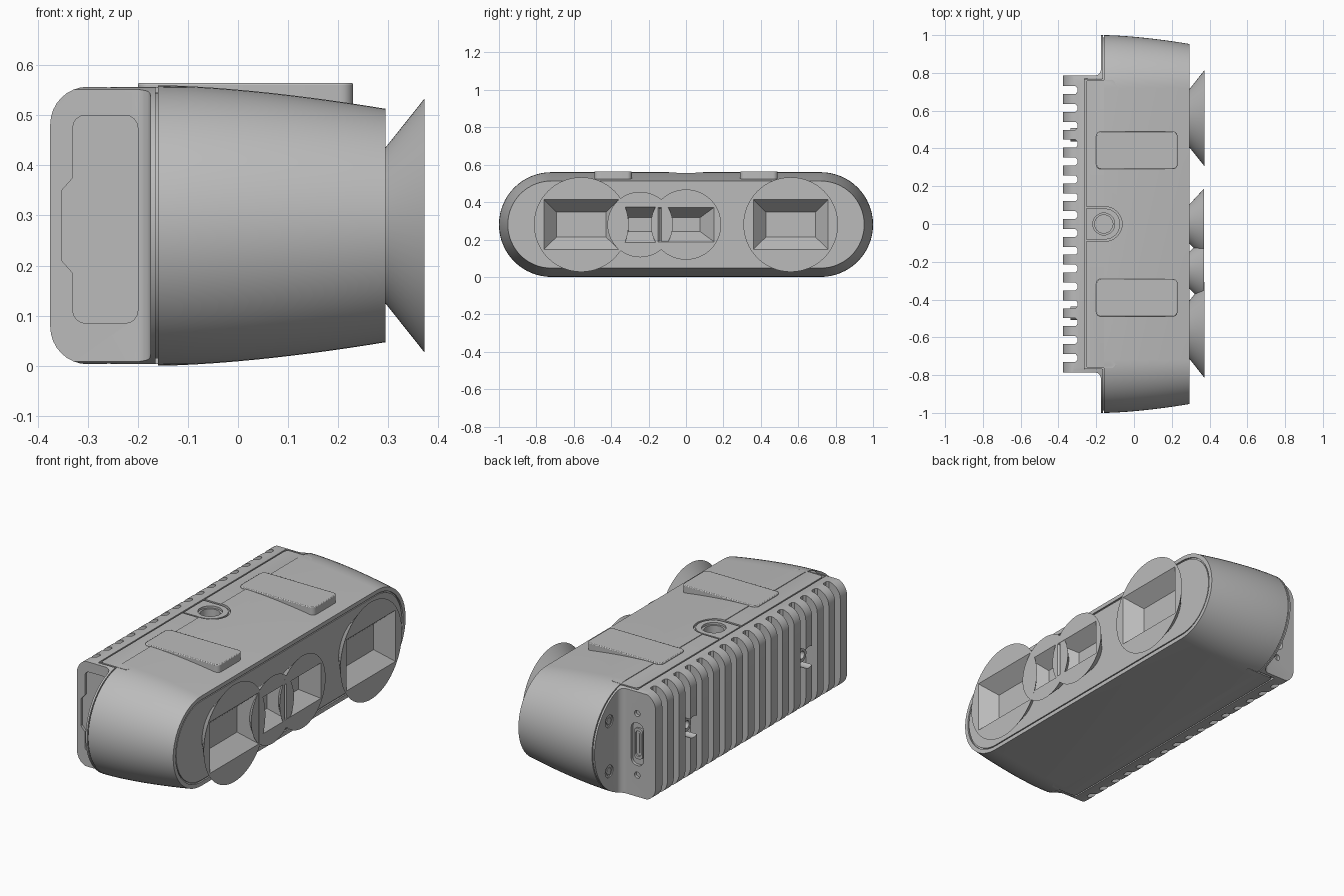
import bpy, bmesh, math
from mathutils import Vector

cube = bpy.data.objects.get("Cube")
if cube:
    bpy.data.objects.remove(cube, do_unlink=True)

GREY = bpy.data.materials.new("light_grey")
GREY.use_nodes = True
GREY.diffuse_color = (0.5, 0.5, 0.5, 1)
GREY.node_tree.nodes["Principled BSDF"].inputs["Base Color"].default_value = (0.5, 0.5, 0.5, 1)
MID = 0.28  # height of the centre line


def finish(name, bm):
    bmesh.ops.recalc_face_normals(bm, faces=bm.faces)
    mesh = bpy.data.meshes.new(name)
    bm.to_mesh(mesh)
    bm.free()
    mesh.materials.append(GREY)
    ob = bpy.data.objects.new(name, mesh)
    bpy.context.collection.objects.link(ob)
    return ob


def loft(name, rings):
    """Skin a list of equal-length point rings and cap both ends."""
    bm = bmesh.new()
    loops = [[bm.verts.new(p) for p in ring] for ring in rings]
    n = len(loops[0])
    for a, b in zip(loops, loops[1:]):
        for i in range(n):
            j = (i + 1) % n
            bm.faces.new((a[i], a[j], b[j], b[i]))
    bm.faces.new(loops[0])
    bm.faces.new(loops[-1])
    return finish(name, bm)


def prism(name, pts, axis, a, b):
    """Extrude a 2D outline along an axis; outline uses the other two axes in order."""
    def place(p, h):
        v = list(p)
        v.insert("xyz".index(axis), h)
        return Vector(v)
    return loft(name, [[place(p, h) for p in pts] for h in (a, b)])


def arc(cx, cy, r, start, end, n=8):
    angles = [math.radians(start + (end - start) * i / n) for i in range(n + 1)]
    return [(cx + r * math.cos(t), cy + r * math.sin(t)) for t in angles]


def rounded(x0, x1, y0, y1, r, n=6):
    return (arc(x1 - r, y1 - r, r, 0, 90, n) + arc(x0 + r, y1 - r, r, 90, 180, n)
            + arc(x0 + r, y0 + r, r, 180, 270, n) + arc(x1 - r, y0 + r, r, 270, 360, n))


def circle(cx, cy, r, n=32):
    return arc(cx, cy, r, 0, 360, n)[:-1]


def stadium(inset=0.0):
    r = MID - inset
    return arc(0.72, MID, r, -90, 90, 32) + arc(-0.72, MID, r, 90, 270, 32)


def boolean(ob, tools, op="DIFFERENCE"):
    """Apply booleans, then remove the tools."""
    for tool in tools:
        mod = ob.modifiers.new("cut", "BOOLEAN")
        mod.operation, mod.solver, mod.object = op, "EXACT", tool
    bpy.context.view_layer.update()
    result = ob.evaluated_get(bpy.context.evaluated_depsgraph_get())
    mesh = bpy.data.meshes.new_from_object(result)
    ob.modifiers.clear()
    ob.data = mesh
    for tool in tools:
        bpy.data.objects.remove(tool, do_unlink=True)


# Front shell: rounded bar tapering in a curve, with a shallow sunken front panel
rings = []
for i in range(13):
    t = i / 12
    rings.append((-0.16 + 0.455 * t, 0.047 * t ** 1.6))
rings += [(0.295, 0.068), (0.287, 0.068), (0.287, 0.075), (0.293, 0.075)]
shell = loft("front_shell", [[(x, y, z) for y, z in stadium(d)] for x, d in rings])
block = prism("shell_back", rounded(-0.255, -0.10, -0.763, 0.763, 0.02), "z", 0.003, 0.557)
core = prism("core", rounded(-0.29, -0.10, -0.768, 0.768, 0.01), "z", 0.014, 0.546)
wing_core = prism("wing_core", stadium(0.012), "x", -0.17, -0.12)
boolean(shell, [block, core, wing_core], "UNION")


# Tripod mount on the top, in a U-shaped outline
def u_shape(m):
    return [(-0.27, -m)] + arc(-0.155, 0, m, -90, 90, 16) + [(-0.27, m)]


boolean(shell, [prism("u_cut", u_shape(0.092), "z", 0.545, 0.6),
                prism("bore", circle(-0.16, 0, 0.048), "z", 0.42, 0.6)])
mount = prism("tripod_mount", [(max(x, -0.255), y) for x, y in u_shape(0.082)], "z", 0.53, 0.556)
boolean(mount, [prism("bore", circle(-0.16, 0, 0.058), "z", 0.5, 0.6)])

# Heat sink: comb outline with fins, filleted side walls and wing plates
PITCH, SLOT, EDGE = 0.0945, 0.021, 0.785
comb = []
for i in range(16):
    y = (i - 7.5) * PITCH
    comb += [(-0.375, y - SLOT), (-0.31, y - SLOT), (-0.30, y - SLOT * 0.5),
             (-0.30, y + SLOT * 0.5), (-0.31, y + SLOT), (-0.375, y + SLOT)]
side = [(-0.375, EDGE)] + arc(-0.21, EDGE + 0.035, 0.035, -90, 0, 6)
side += [(-0.175, 1.1), (-0.165, 1.1), (-0.165, 0.77), (-0.262, 0.77)]
outline = comb + side + [(x, -y) for x, y in reversed(side)]
sink = prism("heat_sink", outline, "z", -0.05, 0.62)
back_profile = ([(-0.1, 0.003), (-0.1, 0.557)] + arc(-0.30, 0.482, 0.075, 90, 180)
                + arc(-0.30, 0.078, 0.075, 180, 270))
boolean(sink, [prism("profile", back_profile, "y", -1.2, 1.2),
               prism("bar", stadium(), "x", -0.5, 0)], "INTERSECT")

# End covers, port, screw holes and clearances in the fins
cover = (arc(-0.225, 0.475, 0.025, 0, 90, 4) + arc(-0.305, 0.475, 0.025, 90, 180, 4)
         + [(-0.33, 0.375), (-0.352, 0.35), (-0.352, 0.21), (-0.33, 0.185)]
         + arc(-0.305, 0.11, 0.025, 180, 270, 4) + arc(-0.225, 0.11, 0.025, 270, 360, 4))
cutters = [prism("cover_cut", cover, "y", -0.9, -0.772),
           prism("port_cut", rounded(-0.305, -0.235, 0.17, 0.39, 0.03), "y", 0.755, 0.9)]
for z in (0.12, 0.44):
    cutters.append(prism("port_screw", circle(-0.27, z, 0.016, 16), "y", 0.765, 0.9))
for s in (-1, 1):
    cutters.append(prism("fin_cut", circle(s * 5 * PITCH, MID, 0.055), "x", -0.5, -0.305))
    for z in (MID - 0.13, MID + 0.13):
        cutters.append(prism("wing_hole", circle(s * 0.88, z, 0.032, 20), "x", -0.3, -0.169))
boolean(sink, cutters)

# Port frame with its opening and tongue
frame = prism("port_frame", rounded(-0.295, -0.245, 0.20, 0.36, 0.02), "y", 0.74, 0.777)
boolean(frame, [prism("slot", rounded(-0.286, -0.254, 0.215, 0.345, 0.014), "y", 0.757, 0.9)])
prism("port_tongue", rounded(-0.275, -0.265, 0.23, 0.33, 0.004), "y", 0.74, 0.772)

for s, word in ((-1, "right"), (1, "left")):
    # Screw bosses between the fins
    boss = prism(word + "_fin_boss", circle(s * 5 * PITCH, MID, 0.036), "x", -0.335, -0.29)
    boolean(boss, [prism("hole", circle(s * 5 * PITCH, MID, 0.02), "x", -0.4, -0.31)])
    # Wing screws
    for z, level in ((MID - 0.13, "lower"), (MID + 0.13, "upper")):
        prism(f"{word}_{level}_screw", circle(s * 0.88, z, 0.02, 6), "x", -0.174, -0.16)
    # Raised pads on the top
    y = s * 0.39
    pad = prism(word + "_top_pad", rounded(-0.20, 0.23, y - 0.1, y + 0.1, 0.025), "z", 0.50, 0.565)
    bevel = pad.modifiers.new("soft_edge", "BEVEL")
    bevel.width, bevel.segments, bevel.limit_method = 0.004, 2, "ANGLE"


# Flared lens hoods: cone outside, rectangular funnel inside
def hood(name, y, r_back, r_front, wide, high, shrink, tip):
    bm = bmesh.new()

    def loop(pts, x):
        verts = [bm.verts.new((x, y + a, MID + b)) for a, b in pts]
        edges = [bm.edges.new((verts[i - 1], verts[i])) for i in range(len(verts))]
        return verts, edges

    def skin(a, b):
        for i in range(len(a)):
            bm.faces.new((a[i - 1], a[i], b[i], b[i - 1]))

    box = [(-wide, -high), (wide, -high), (wide, high), (-wide, high)]
    back, _ = loop(circle(0, 0, r_back, 64), 0.29)
    front, rim = loop(circle(0, 0, r_front, 64), tip)
    mouth, mouth_edges = loop(box, tip)
    throat, _ = loop([(a * shrink[0], b * shrink[1]) for a, b in box], 0.294)
    skin(back, front)
    skin(mouth, throat)
    bmesh.ops.triangle_fill(bm, edges=rim + mouth_edges, use_beauty=True, normal=(1, 0, 0))
    return finish(name, bm)


hood("left_large_hood", 0.56, 0.15, 0.253, 0.2, 0.133, (0.66, 0.5), 0.372)
hood("right_large_hood", -0.56, 0.15, 0.253, 0.2, 0.133, (0.66, 0.5), 0.372)
hood("centre_hood", 0.0, 0.10, 0.188, 0.15, 0.092, (0.5, 0.4), 0.371)
hood("small_hood", -0.245, 0.095, 0.175, 0.115, 0.095, (0.55, 0.4), 0.370)

# Smooth shading with sharp edges kept
bpy.ops.object.select_all(action="DESELECT")
for ob in bpy.context.collection.objects:
    if ob.type == "MESH" and GREY.name in ob.data.materials:
        ob.select_set(True)
        bpy.context.view_layer.objects.active = ob
bpy.ops.object.shade_smooth_by_angle(angle=math.radians(30))
